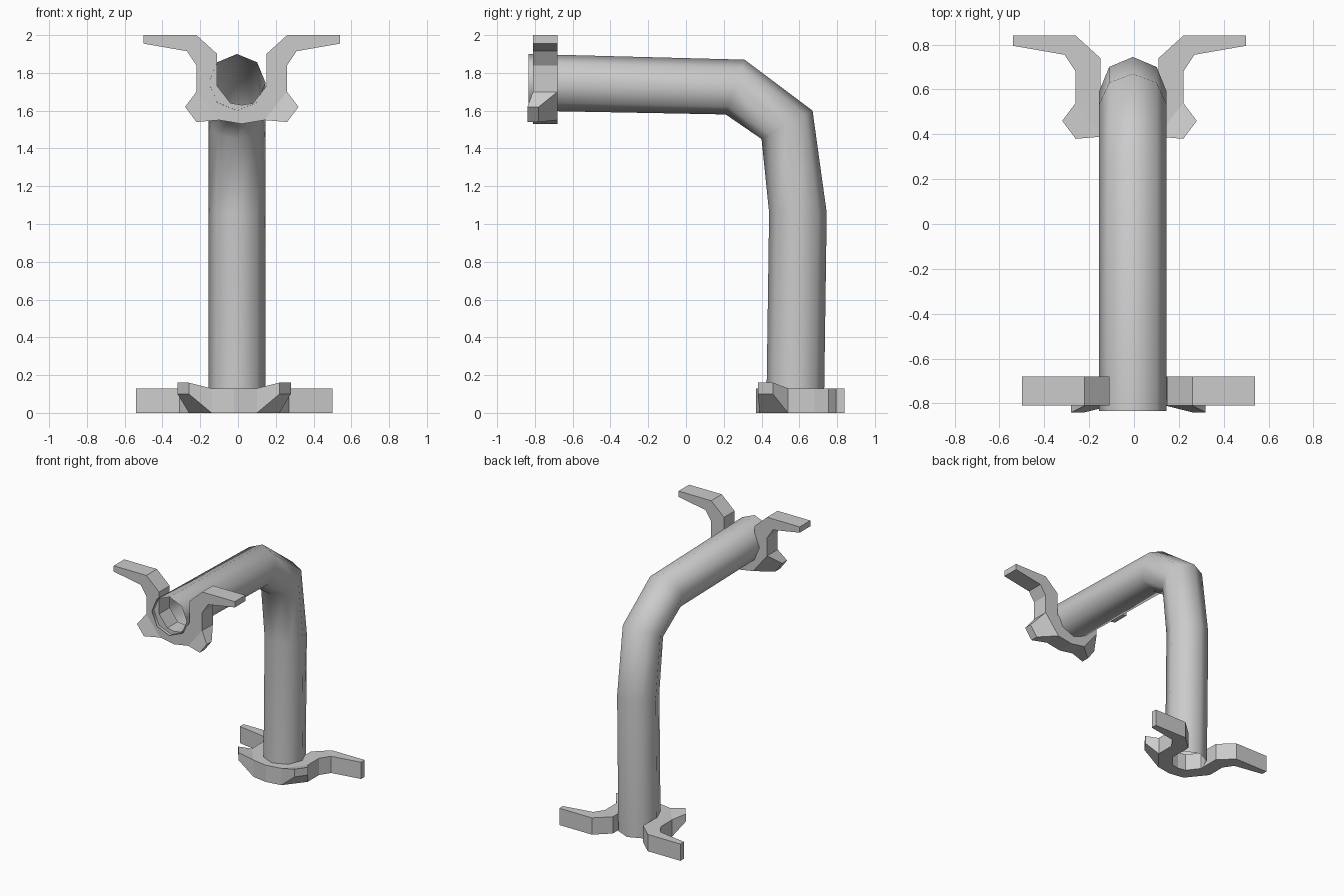
import bpy, bmesh, math

if "Cube" in bpy.data.objects:
    bpy.data.objects.remove(bpy.data.objects["Cube"], do_unlink=True)

# Plain grey for every part
grey = bpy.data.materials.new("light_grey")
grey.use_nodes = True
color = (0.6, 0.6, 0.6, 1)
grey.diffuse_color = color
grey.node_tree.nodes["Principled BSDF"].inputs["Base Color"].default_value = color


def finish(name, bm, smooth):
    bmesh.ops.recalc_face_normals(bm, faces=bm.faces)
    for f in bm.faces:
        f.smooth = smooth
    mesh = bpy.data.meshes.new(name)
    bm.to_mesh(mesh)
    bm.free()
    mesh.materials.append(grey)
    obj = bpy.data.objects.new(name, mesh)
    bpy.context.collection.objects.link(obj)
    return obj


# Bent pipe: eight-sided open tube, each ring given by its outer and inner (y, z)
RINGS = [((-0.835, 1.9), (-0.835, 1.6)), ((0.31, 1.87), (0.21, 1.58)),
         ((0.67, 1.6), (0.4, 1.45)), ((0.745, 1.06), (0.44, 1.06)),
         ((0.73, 0.0), (0.425, 0.0))]
SIDES = 8
bm = bmesh.new()
loops = []
for (oy, oz), (iy, iz) in RINGS:
    loop = []
    for k in range(SIDES):
        a = math.tau * k / SIDES
        c = math.cos(a) / 2
        loop.append(bm.verts.new((0.15 * math.sin(a) - 0.005,
                                  (oy + iy) / 2 + (oy - iy) * c,
                                  (oz + iz) / 2 + (oz - iz) * c)))
    loops.append(loop)
for p, q in zip(loops, loops[1:]):
    for k in range(SIDES):
        n = (k + 1) % SIDES
        bm.faces.new((p[k], p[n], q[n], q[k]))
finish("bent_pipe", bm, True)

# Bracket: half outline as outer/inner pairs from arm tip to middle, plus a raised foot
OUTER = [(0.52, 1.955), (0.29, 1.915), (0.24, 1.84), (0.24, 1.7), (0.12, 1.55), (0, 1.53)]
INNER = [(0.52, 2.0), (0.24, 2.0), (0.13, 1.9), (0.13, 1.73), (0.06, 1.64), (0, 1.63)]
FOOT = [(0.3, 1.62), (0.24, 1.54)]


def bracket(name, place):
    bm = bmesh.new()
    cells = [(OUTER[i], OUTER[i + 1], INNER[i + 1], INNER[i]) for i in range(len(OUTER) - 1)]
    cells.append((OUTER[3], FOOT[0], FOOT[1], OUTER[4]))
    verts, walls = {}, {}
    for side in (1, -1):
        for cell in cells:
            keys = [(side * x, z) for x, z in cell]
            for key, point in zip(keys, cell):
                if key not in verts:
                    front, back = (-0.84, -0.78) if point in FOOT else (-0.81, -0.68)
                    verts[key] = [bm.verts.new(place(key[0], y, key[1])) for y in (front, back)]
            for layer in (0, 1):
                bm.faces.new([verts[k][layer] for k in keys])
            for a, b in zip(keys, keys[1:] + keys[:1]):
                edge = frozenset((a, b))
                walls[edge] = walls.get(edge, 0) + 1
    # Side walls along the open outline only
    for edge, count in walls.items():
        if count == 1:
            a, b = edge
            bm.faces.new((verts[a][0], verts[b][0], verts[b][1], verts[a][1]))
    return finish(name, bm, False)


bracket("upper_bracket", lambda x, y, z: (x + 0.02, y, z))
bracket("lower_bracket", lambda x, y, z: (x - 0.02, z - 1.16, -y - 0.68))
